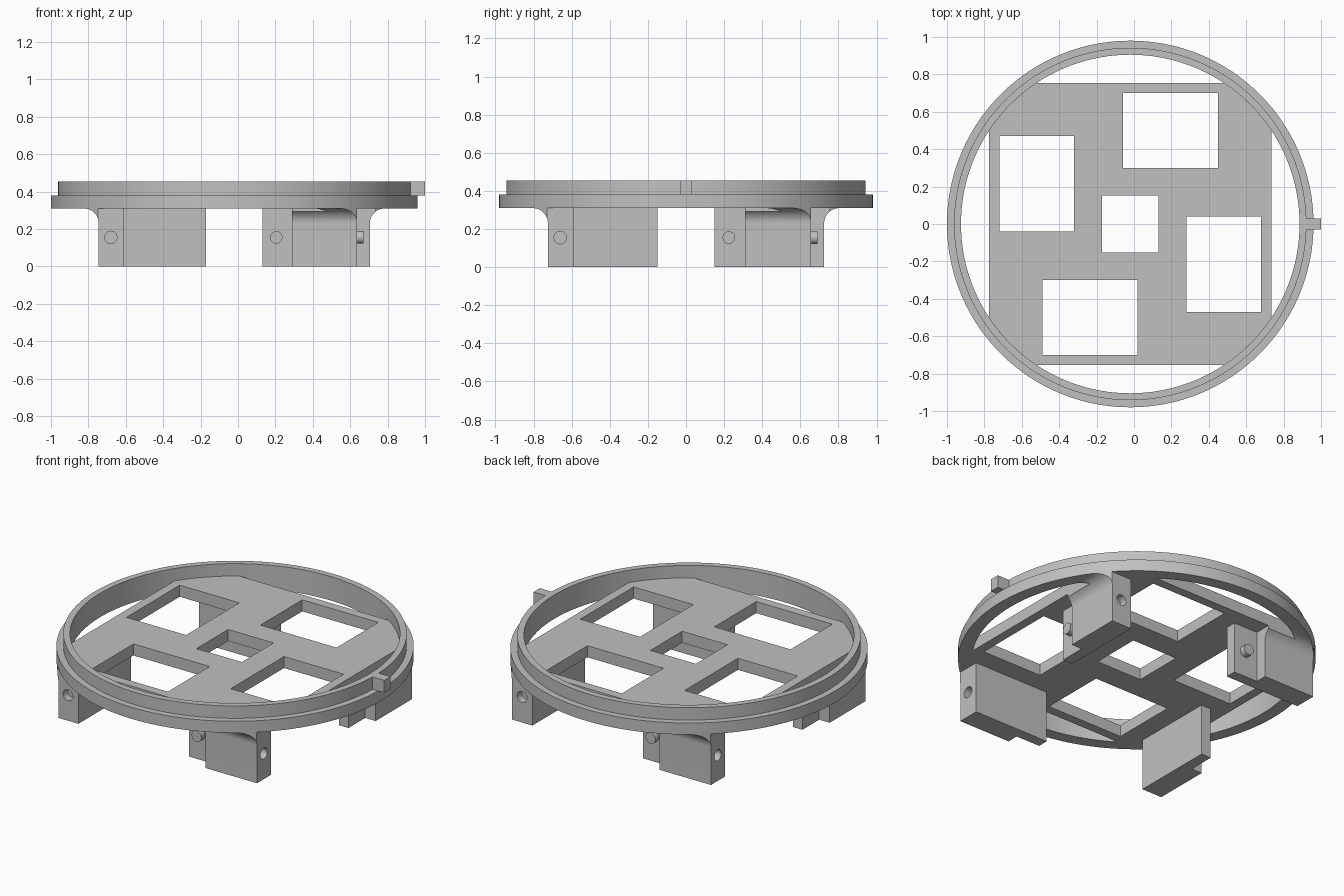
import bpy, bmesh
from math import sin, cos, pi, acos
from mathutils import Matrix

old = bpy.data.objects.get("Cube")
if old:
    bpy.data.objects.remove(old, do_unlink=True)

CX = -0.02                                   # ring axis sits slightly off centre because of the tab
BASE, STEP, TOP = 0.31, 0.38, 0.455          # heights of ring bottom, step and rim
R_OUT, R_RIM, R_IN = 0.98, 0.942, 0.905
HALF = 0.755                                 # half width of the floor plate
FLARE = 0.08                                 # fillet radius above each leg

grey = bpy.data.materials.new("plain grey")
grey.use_nodes = True
colour = (0.53, 0.53, 0.53, 1)
grey.diffuse_color = colour
grey.node_tree.nodes["Principled BSDF"].inputs["Base Color"].default_value = colour


def finish(name, bm):
    bmesh.ops.recalc_face_normals(bm, faces=bm.faces)
    mesh = bpy.data.meshes.new(name)
    bm.to_mesh(mesh)
    bm.free()
    mesh.materials.append(grey)
    ob = bpy.data.objects.new(name, mesh)
    ob.location.x = CX
    bpy.context.collection.objects.link(ob)
    return ob


def prism(name, points, shift):
    """Extrude a closed outline of 3D points along a vector."""
    bm = bmesh.new()
    face = bm.faces.new([bm.verts.new(p) for p in points])
    out = bmesh.ops.extrude_face_region(bm, geom=[face])["geom"]
    bmesh.ops.translate(bm, vec=shift, verts=[v for v in out if isinstance(v, bmesh.types.BMVert)])
    return finish(name, bm)


def box(name, x0, x1, y0, y1, z0, z1):
    outline = [(x0, y0, z0), (x1, y0, z0), (x1, y1, z0), (x0, y1, z0)]
    return prism(name, outline, (0, 0, z1 - z0))


def rod(name, radius, centre, length, axis):
    """Cylinder lying along x or y."""
    bm = bmesh.new()
    turn = Matrix.Rotation(pi / 2, 4, "Y" if axis == "X" else "X")
    bmesh.ops.create_cone(bm, cap_ends=True, segments=32, radius1=radius, radius2=radius,
                          depth=length, matrix=Matrix.Translation(centre) @ turn)
    return finish(name, bm)


def arc(radius, start, end, count, z):
    return [(radius * cos(start + (end - start) * i / count),
             radius * sin(start + (end - start) * i / count), z) for i in range(count + 1)]


def select(ob):
    bpy.ops.object.select_all(action="DESELECT")
    ob.select_set(True)
    bpy.context.view_layer.objects.active = ob


def combine(ob, cutter, operation="DIFFERENCE"):
    select(ob)
    mod = ob.modifiers.new("cut", "BOOLEAN")
    mod.operation, mod.solver, mod.object = operation, "EXACT", cutter
    bpy.context.view_layer.update()
    bpy.ops.object.modifier_apply(modifier=mod.name)
    bpy.data.objects.remove(cutter, do_unlink=True)


def smooth(ob):
    select(ob)
    bpy.ops.object.shade_smooth_by_angle(angle=0.5)


# stepped ring, turned from its cross-section
bm = bmesh.new()
section = [(R_IN, BASE), (R_OUT, BASE), (R_OUT, STEP), (R_RIM, STEP), (R_RIM, TOP), (R_IN, TOP)]
verts = [bm.verts.new((r, 0, z)) for r, z in section]
edges = [bm.edges.new((verts[i - 1], verts[i])) for i in range(len(verts))]
bmesh.ops.spin(bm, geom=verts + edges, cent=(0, 0, 0), axis=(0, 0, 1),
               angle=2 * pi, steps=192, use_duplicate=False)
bmesh.ops.remove_doubles(bm, verts=bm.verts, dist=0.0005)
smooth(finish("ring", bm))

# locating tab on the rim
box("rim_tab", 0.925, 1.02, -0.03, 0.03, STEP, TOP)

# floor plate: a square trimmed by the ring, with a pinwheel of windows
clamp = lambda v: max(-HALF, min(HALF, v))
outline = [(clamp(x), clamp(y), BASE) for x, y, z in arc(R_IN + 0.002, 0, 2 * pi, 720, BASE)[:-1]]
plate = prism("floor_plate", outline, (0, 0, STEP - BASE))
bm = bmesh.new()
bm.from_mesh(plate.data)
bmesh.ops.remove_doubles(bm, verts=bm.verts, dist=0.0001)
bmesh.ops.dissolve_limit(bm, angle_limit=0.001, verts=bm.verts, edges=bm.edges)
bm.to_mesh(plate.data)
bm.free()
combine(plate, box("centre_window", -0.152, 0.152, -0.152, 0.152, 0.2, 0.5))
for i in range(4):
    window = box("window", -0.04, 0.47, 0.3, 0.7, 0.2, 0.5)
    window.rotation_euler.z = i * pi / 2
    combine(plate, window)

# leg block with a concave flare that blends into the ring underside
x0, x1, y_out, y_in = 0.31, 0.655, -0.725, -0.59
profile = [(x0, y_in, 0), (x0, y_in, BASE)]
for i in range(17):
    a = pi / 2 * i / 16
    profile.append((x0, y_out - FLARE + FLARE * sin(a), BASE - FLARE + FLARE * cos(a)))
profile.append((x0, y_out, 0))
leg = prism("leg", profile, (x1 - x0, 0, 0))
combine(leg, prism("ring_limit", arc(R_OUT, 0, 2 * pi, 192, -0.1)[:-1], (0, 0, 0.6)), "INTERSECT")
half = acos(HALF / R_IN)
combine(leg, prism("opening", arc(R_IN, -pi / 2 - half, -pi / 2 + half, 64, 0.1), (0, 0, 0.4)))
combine(leg, rod("pin_hole", 0.033, (x1, -0.66, 0.155), 0.09, "X"))
smooth(leg)

# thinner tongue beside the block, carrying a pin
tongue = box("leg_tongue", 0.15, x0 + 0.01, -0.655, y_in, 0, BASE)
pin = rod("leg_pin", 0.033, (0.225, -0.665, 0.155), 0.05, "Y")
smooth(pin)

# repeat the leg set around the ring
for part in (leg, tongue, pin):
    for i in range(1, 4):
        twin = part.copy()
        twin.name = f"{part.name}_{i + 1}"
        twin.rotation_euler.z = i * pi / 2
        bpy.context.collection.objects.link(twin)
